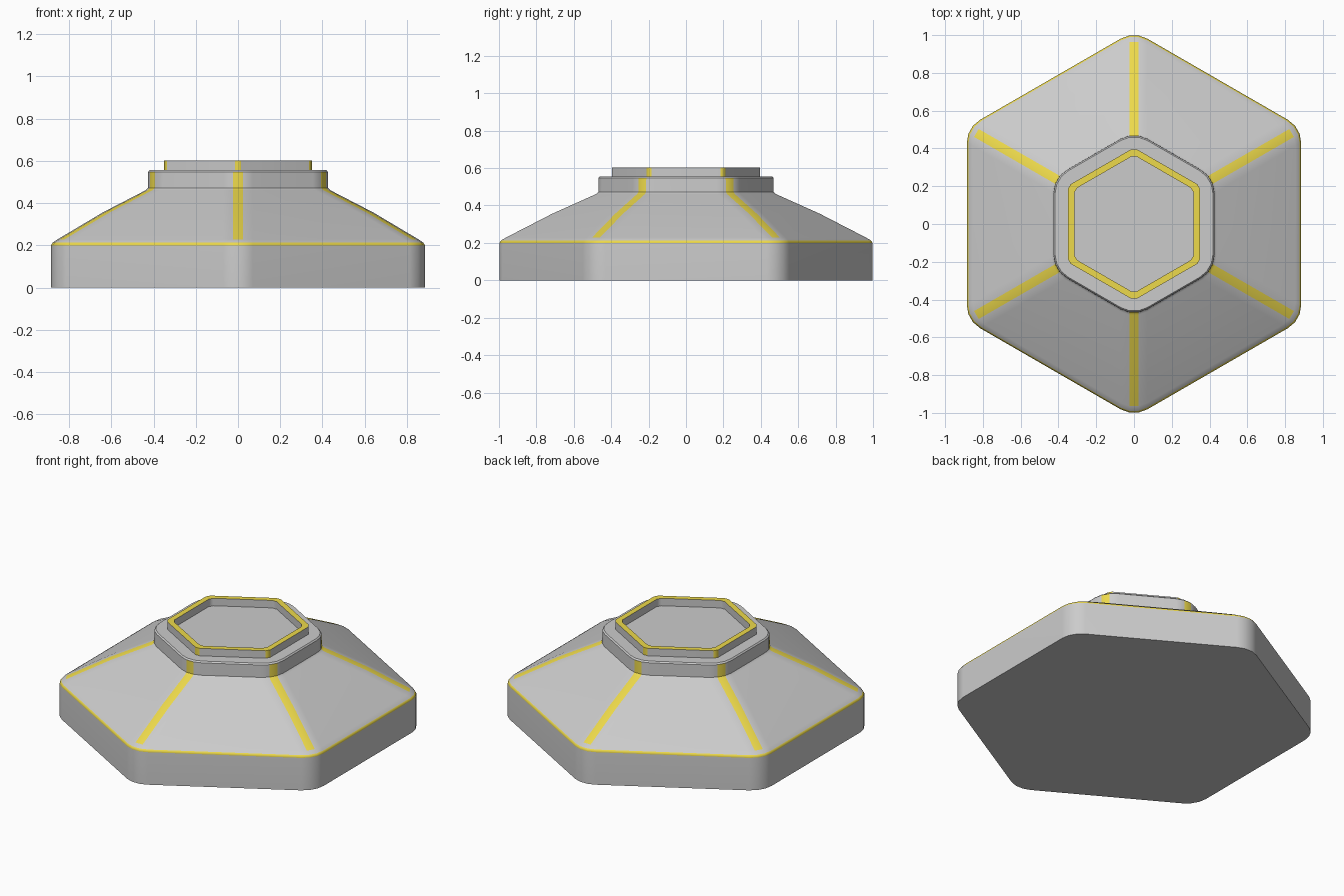
import bpy, bmesh, math

if "Cube" in bpy.data.objects:
    bpy.data.objects.remove(bpy.data.objects["Cube"])

yellow = bpy.data.materials.new("yellow_trim")
yellow.diffuse_color = (0.85, 0.70, 0.07, 1)
yellow.use_nodes = True
yellow.node_tree.nodes["Principled BSDF"].inputs["Base Color"].default_value = yellow.diffuse_color
grey = bpy.data.materials.new("grey_shell")
grey.diffuse_color = (0.8, 0.8, 0.8, 1)
grey.use_nodes = True
grey.node_tree.nodes["Principled BSDF"].inputs["Base Color"].default_value = grey.diffuse_color


def hex_loop(bm, apothem, z, r, seg):
    """Rounded hexagon with corners on the y axis."""
    d = (apothem - r) / math.cos(math.radians(30))
    verts = []
    for k in range(6):
        a = math.radians(30 + 60 * k)
        for i in range(seg + 1):
            b = a + math.radians(-30 + 60 * i / seg)
            verts.append(bm.verts.new((d * math.cos(a) + r * math.cos(b),
                                       d * math.sin(a) + r * math.sin(b), z)))
    return verts


def hex_part(name, profile, r, seg, corner_bands=(), full_bands=(), closed=False):
    """Stack hexagon loops along a profile of (apothem, z)."""
    bm = bmesh.new()
    loops = [hex_loop(bm, a, z, r, seg) for a, z in profile]
    n = len(loops[0])
    bands = len(loops) if closed else len(loops) - 1
    for b in range(bands):
        lo, hi = loops[b], loops[(b + 1) % len(loops)]
        for j in range(n):
            k = (j + 1) % n
            f = bm.faces.new((lo[j], lo[k], hi[k], hi[j]))
            corner = j % (seg + 1) == seg // 2
            if b in full_bands or (b in corner_bands and corner):
                f.material_index = 1
    if not closed:
        bm.faces.new(loops[0][::-1])
        bm.faces.new(loops[-1])
    bmesh.ops.recalc_face_normals(bm, faces=bm.faces)
    me = bpy.data.meshes.new(name)
    bm.to_mesh(me)
    bm.free()
    me.materials.append(grey)
    me.materials.append(yellow)
    ob = bpy.data.objects.new(name, me)
    bpy.context.collection.objects.link(ob)
    bpy.ops.object.select_all(action='DESELECT')
    ob.select_set(True)
    bpy.context.view_layer.objects.active = ob
    bpy.ops.object.shade_smooth_by_angle(angle=math.radians(35))
    wn = ob.modifiers.new("weighted_normals", 'WEIGHTED_NORMAL')
    wn.keep_sharp = True
    return ob


# Sloped base and upper collar
hex_part("hexagonal_base",
         [(0.885, 0), (0.885, 0.20), (0.877, 0.213), (0.855, 0.228), (0.64, 0.356),
          (0.437, 0.461), (0.426, 0.472), (0.425, 0.548), (0.418, 0.556)],
         0.14, 3, corner_bands=(3, 4, 5, 6), full_bands=(1,))

# Raised rim on top
hex_part("top_rim",
         [(0.35, 0.55), (0.35, 0.602), (0.316, 0.602), (0.316, 0.55)],
         0.03, 1, corner_bands=(0,), full_bands=(1,), closed=True)
